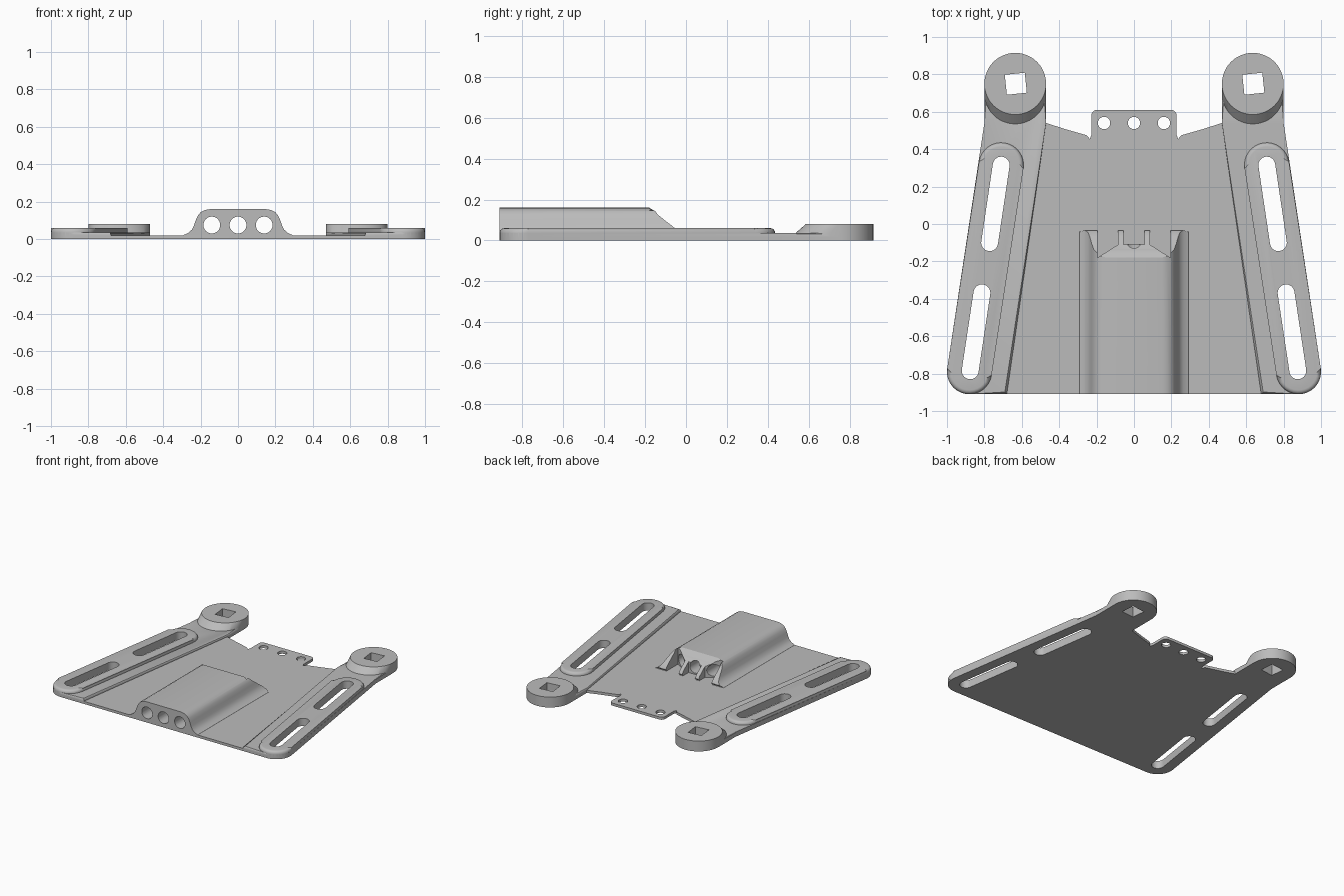
import bpy, bmesh
from math import sin, cos, pi, radians

cube = bpy.data.objects.get("Cube")
if cube:
    bpy.data.objects.remove(cube)

grey = bpy.data.materials.new("light_grey")
grey.use_nodes = True
grey.diffuse_color = (0.5, 0.5, 0.5, 1)
grey.node_tree.nodes["Principled BSDF"].inputs["Base Color"].default_value = (0.5, 0.5, 0.5, 1)


def make(name, bm):
    bmesh.ops.recalc_face_normals(bm, faces=bm.faces)
    mesh = bpy.data.meshes.new(name)
    bm.to_mesh(mesh)
    bm.free()
    obj = bpy.data.objects.new(name, mesh)
    bpy.context.collection.objects.link(obj)
    mesh.materials.append(grey)
    return obj


def arc(cx, cy, r, a0, a1, n):
    angles = [radians(a0 + (a1 - a0) * i / n) for i in range(n + 1)]
    return [(cx + r * cos(a), cy + r * sin(a)) for a in angles]


def circle(cx, cy, r, n=48):
    return arc(cx, cy, r, 0, 360, n)[:-1]


def add_prism(bm, outline, z0, z1):
    rings = [[bm.verts.new((x, y, z)) for x, y in outline] for z in (z0, z1)]
    bm.faces.new(rings[0])
    bm.faces.new(rings[1])
    n = len(outline)
    for i in range(n):
        j = (i + 1) % n
        bm.faces.new((rings[0][i], rings[0][j], rings[1][j], rings[1][i]))


def prism(name, outline, z0, z1, bevel=0, segments=3):
    bm = bmesh.new()
    add_prism(bm, outline, z0, z1)
    if bevel:
        top = [e for e in bm.edges if all(v.co.z > z1 - 1e-5 for v in e.verts)]
        bmesh.ops.bevel(bm, geom=top, offset=bevel, segments=segments,
                        profile=0.5, affect='EDGES')
    return make(name, bm)


def hull(name, points):
    bm = bmesh.new()
    for p in points:
        bm.verts.new(p)
    bmesh.ops.convex_hull(bm, input=bm.verts)
    return make(name, bm)


def capsule(a, b, r):
    """Outline of a slot whose upper end is a and lower end is b."""
    dx, dy = a[0] - b[0], a[1] - b[1]
    tilt = -57.2958 * dx / dy
    return arc(*a, r, tilt, tilt + 180, 16) + arc(*b, r, tilt + 180, tilt + 360, 16)


def mirrored(points, s):
    return [(s * x, y) for x, y in points]


# Base plate with the drilled rear tab
corner = arc(0.88, -0.79, 0.12, -90, 9, 12)
half = corner + [(0.80, 0.54), (0.80, 0.74), (0.47, 0.74), (0.47, 0.54),
                 (0.36, 0.505), (0.255, 0.475), (0.236, 0.455), (0.228, 0.475)]
half += arc(0.198, 0.58, 0.03, 0, 90, 5)
plate = prism("base_plate", half + mirrored(half[::-1], -1), 0, 0.02)
parts = [plate]

# Side terraces, raised rails and pivot bosses
bx, by, br = 0.635, 0.75, 0.165
for s, side in ((1, "left"), (-1, "right")):
    step = [(0.68, -0.91)] + corner + [(0.80, 0.54), (0.80, 0.70), (0.47, 0.70), (0.47, 0.54)]
    parts.append(prism(side + "_terrace", mirrored(step, s), 0.015, 0.036, 0.012, 2))
    rail = capsule((0.71, 0.315), (0.88, -0.79), 0.12)
    parts.append(prism(side + "_rail", mirrored(rail, s), 0.01, 0.06, 0.022, 4))
    disc = [(x, y, z) for z in (0, 0.08) for x, y in circle(s * bx, by, br)]
    foot = [(x, y, z) for z in (0, 0.036) for x, y in circle(s * bx, by - 0.05, br)]
    parts.append(hull(side + "_pivot_boss", disc + foot))

# Central housing: rounded section with a sloping rear end
section = [(0.295, 0.015), (0.29, 0.022), (0.265, 0.033), (0.247, 0.05), (0.236, 0.072),
           (0.226, 0.1), (0.215, 0.125), (0.2, 0.143), (0.178, 0.155), (0.15, 0.16)]
bm = bmesh.new()
rows = []
for x, z in section:
    end = 0.06 - (z - 0.02) * 1.71 - max(0, x - 0.2) * 1.1
    rows.append([bm.verts.new((s * x, y, z)) for s in (1, -1) for y in (-0.91, end)])
for a, b in zip(rows, rows[1:]):
    for i, j in ((0, 1), (1, 3), (3, 2), (2, 0)):
        bm.faces.new((a[i], a[j], b[j], b[i]))
for r in (rows[0], rows[-1]):
    bm.faces.new((r[0], r[1], r[3], r[2]))
housing = make("cable_housing", bm)

# Cutters: slots, square pivot holes and tab holes
bm = bmesh.new()
for s in (1, -1):
    for a, b in (((0.71, 0.315), (0.772, -0.1)), ((0.813, -0.368), (0.876, -0.785))):
        add_prism(bm, mirrored(capsule(a, b, 0.045), s), -0.1, 0.3)
    square = arc(s * bx + 0.003, by, 0.076, 51, 411, 4)[:-1]
    add_prism(bm, square, -0.1, 0.3)
for x in (-0.16, 0, 0.16):
    add_prism(bm, circle(x, 0.54, 0.033, 32), -0.1, 0.3)
hole_cutter = make("hole_cutter", bm)

# Cutters: three cable bores and the open pockets behind them
bm = bmesh.new()
for x in (-0.14, 0, 0.14):
    rings = [[bm.verts.new((px, y, pz)) for px, pz in circle(x, 0.075, 0.045, 32)]
             for y in (-1, 0.2)]
    for ring in rings:
        bm.faces.new(ring)
    for i in range(32):
        j = (i + 1) % 32
        bm.faces.new((rings[0][i], rings[0][j], rings[1][j], rings[1][i]))
bore_cutter = make("bore_cutter", bm)

bm = bmesh.new()
add_prism(bm, [(-0.055, -0.11), (0.055, -0.11), (0.055, 0.2), (-0.055, 0.2)], -0.1, 0.3)
pocket = [(0.085, -0.11), (0.195, -0.18), (0.195, 0.2), (0.085, 0.2)]
for s in (1, -1):
    add_prism(bm, mirrored(pocket, s), -0.1, 0.3)
pocket_cutter = make("pocket_cutter", bm)


def cut(obj, cutter):
    mod = obj.modifiers.new("cut", 'BOOLEAN')
    mod.operation = 'DIFFERENCE'
    mod.solver = 'EXACT'
    mod.object = cutter
    bpy.context.view_layer.objects.active = obj
    bpy.ops.object.modifier_apply(modifier=mod.name)


for part in parts:
    cut(part, hole_cutter)
cut(housing, bore_cutter)
cut(housing, pocket_cutter)
for cutter in (hole_cutter, bore_cutter, pocket_cutter):
    bpy.data.objects.remove(cutter)

# Smooth shading with sharp edges kept
bpy.ops.object.select_all(action='DESELECT')
for part in parts + [housing]:
    part.select_set(True)
bpy.context.view_layer.objects.active = plate
bpy.ops.object.shade_smooth_by_angle(angle=radians(30))
